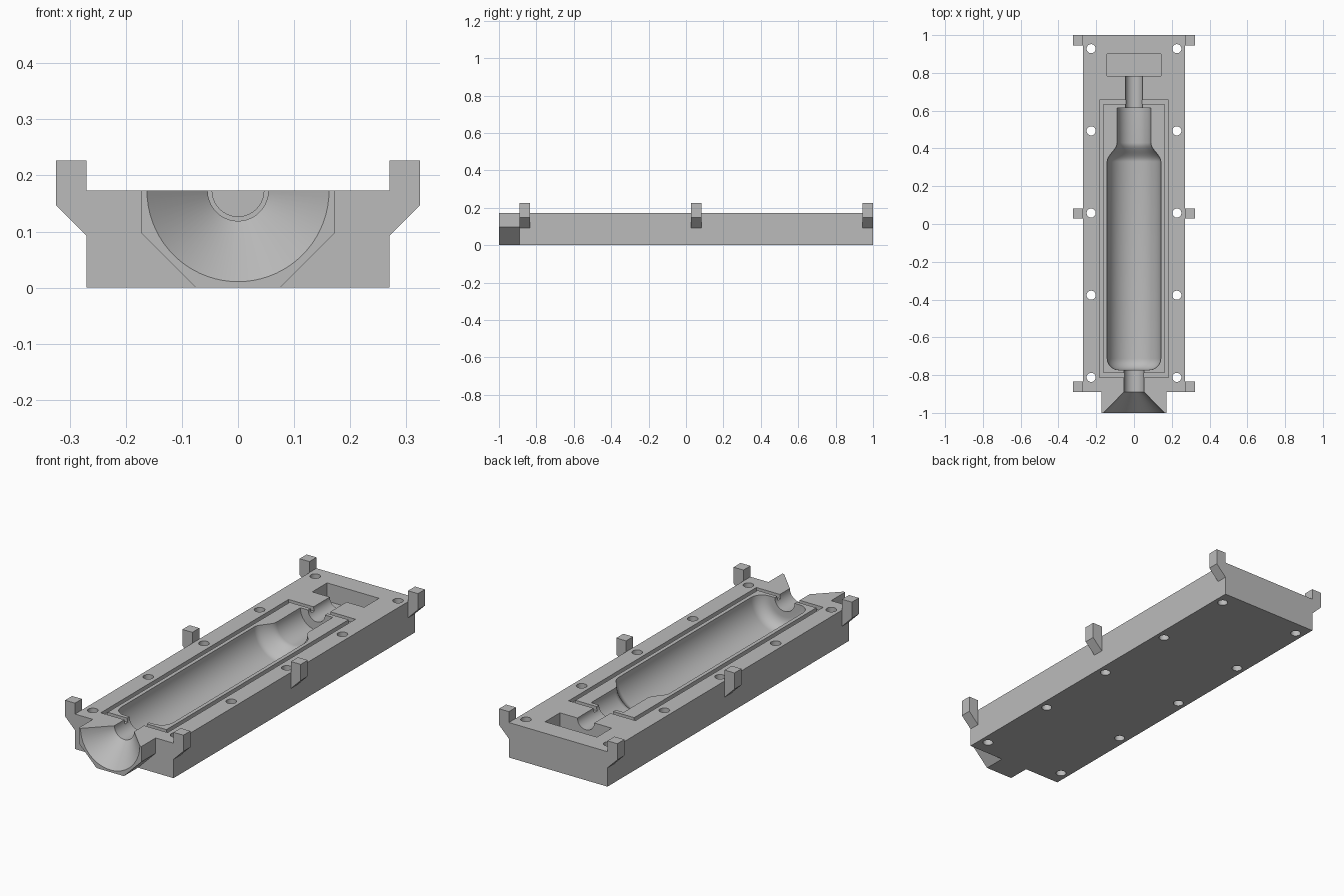
import bpy, bmesh, math
from mathutils import Vector, Matrix

if "Cube" in bpy.data.objects:
    bpy.data.objects.remove(bpy.data.objects["Cube"])

GREY = bpy.data.materials.new("plain grey")
GREY.use_nodes = True
GREY.diffuse_color = (0.5, 0.5, 0.5, 1)
GREY.node_tree.nodes["Principled BSDF"].inputs["Base Color"].default_value = (0.5, 0.5, 0.5, 1)

TOP = 0.173          # parting plane of the mould half
SIDE = 0.27          # half width of the block
FRONT, BACK = -0.89, 1.0


def finish(name, bm):
    bmesh.ops.recalc_face_normals(bm, faces=bm.faces)
    mesh = bpy.data.meshes.new(name)
    bm.to_mesh(mesh)
    bm.free()
    mesh.materials.append(GREY)
    obj = bpy.data.objects.new(name, mesh)
    bpy.context.collection.objects.link(obj)
    return obj


def prism(name, profile, y0, y1):
    """Extrude an x-z profile along y."""
    bm = bmesh.new()
    face = bm.faces.new([bm.verts.new((x, y0, z)) for x, z in profile])
    out = bmesh.ops.extrude_face_region(bm, geom=[face])
    moved = [v for v in out["geom"] if isinstance(v, bmesh.types.BMVert)]
    bmesh.ops.translate(bm, verts=moved, vec=(0, y1 - y0, 0))
    return finish(name, bm)


def box(name, x0, x1, y0, y1, z0, z1):
    return prism(name, [(x0, z0), (x1, z0), (x1, z1), (x0, z1)], y0, y1)


def combine(target, tool, operation):
    """Apply a boolean and remove the tool."""
    tool.hide_render = True
    mod = target.modifiers.new("boolean", 'BOOLEAN')
    mod.operation, mod.solver, mod.object = operation, 'EXACT', tool
    bpy.context.view_layer.objects.active = target
    bpy.ops.object.modifier_apply(modifier=mod.name)
    bpy.data.objects.remove(tool)


# Main block with the bevelled pouring spout
block = box("mould_block", -SIDE, SIDE, FRONT, BACK, 0, TOP)
half = [(0.075, 0), (0.172, 0.097), (0.172, TOP)]
spout = prism("spout", half + [(-x, z) for x, z in reversed(half)], -1, FRONT + 0.03)
combine(block, spout, 'UNION')

# Bottle-shaped cavity: funnel, neck, rounded base, body, shoulder, collar, bore
R, COLLAR, NECK, FILLET = 0.142, 0.089, 0.054, 0.06
BASE, SHOULDER, SHOULDER_END = -0.772, 0.33, 0.43
profile = [(0, -1.02), (0.182, -1.02), (NECK, FRONT), (NECK, BASE)]
for i in range(9):
    a = math.pi / 2 * i / 8
    profile.append((R - FILLET + FILLET * math.sin(a), BASE + FILLET * (1 - math.cos(a))))
for i in range(13):
    t = i / 12
    profile.append((COLLAR + (R - COLLAR) * (1 + math.cos(math.pi * t)) / 2,
                    SHOULDER + (SHOULDER_END - SHOULDER) * t))
profile += [(COLLAR, 0.615), (0.046, 0.615), (0.046, 0.82), (0, 0.82)]

bm = bmesh.new()
verts = [bm.verts.new((r, y, TOP)) for r, y in profile]
edges = [bm.edges.new(pair) for pair in zip(verts, verts[1:])]
bmesh.ops.spin(bm, geom=verts + edges, cent=(0, 0, TOP), axis=(0, 1, 0),
               angle=math.tau, steps=72, use_duplicate=False)
bmesh.ops.remove_doubles(bm, verts=bm.verts, dist=0.00001)
combine(block, finish("cavity_cutter", bm), 'DIFFERENCE')

# Rectangular pocket behind the bore
combine(block, box("pocket_cutter", -0.142, 0.142, 0.784, 0.9, 0.083, TOP + 0.05), 'DIFFERENCE')

# Shallow sealing groove around the cavity
OUT, IN, Y0, Y1, W = 0.183, 0.161, -0.812, 0.657, 0.022
for x0, x1, y0, y1 in [(-OUT, -IN, Y0, Y1), (IN, OUT, Y0, Y1),
                       (-OUT, OUT, Y0, Y0 + W), (-OUT, OUT, Y1 - W, Y1)]:
    combine(block, box("groove_cutter", x0, x1, y0, y1, TOP - 0.02, TOP + 0.05), 'DIFFERENCE')

# Two rows of through bolt holes
bm = bmesh.new()
for side in (-1, 1):
    for i in range(5):
        bmesh.ops.create_cone(bm, cap_ends=True, segments=32, radius1=0.024, radius2=0.024,
                              depth=0.5, matrix=Matrix.Translation(
                                  Vector((side * 0.227, -0.812 + i * 0.435, 0.1))))
combine(block, finish("bolt_hole_cutter", bm), 'DIFFERENCE')

bpy.ops.object.select_all(action='DESELECT')
block.select_set(True)
bpy.context.view_layer.objects.active = block
bpy.ops.object.shade_smooth_by_angle(angle=math.radians(30))

# Alignment tabs standing proud of both sides
for side, label in ((-1, "right"), (1, "left")):
    tab = [(side * x, z) for x, z in
           [(SIDE, 0.093), (0.324, 0.147), (0.324, 0.227), (SIDE, 0.227)]]
    for place, y in (("front", FRONT), ("middle", 0.028), ("back", BACK - 0.055)):
        prism(f"{label}_{place}_tab", tab, y, y + 0.055)
